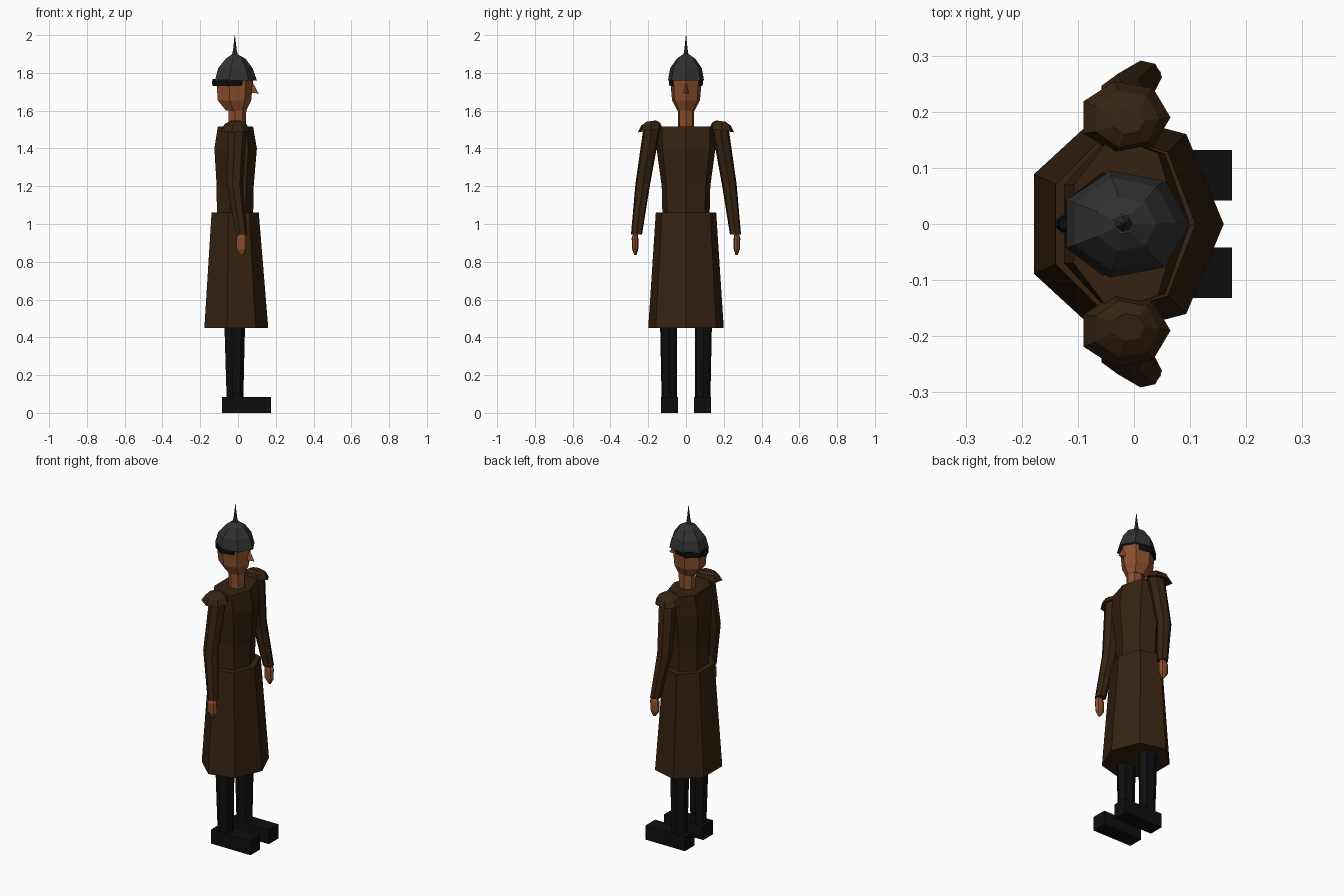
import bpy, bmesh, math

SIDES = 7  # every round part is a seven-sided prism with a corner facing +x


def material(name, rgb):
    m = bpy.data.materials.new(name)
    m.diffuse_color = (*rgb, 1)
    return m


COAT = material("brown coat", (0.036, 0.0165, 0.0055))
SKIN = material("skin", (0.26, 0.078, 0.026))
STEEL = material("dark grey metal", (0.031, 0.031, 0.031))
BLACK = material("black leather", (0.004, 0.0043, 0.0047))


def finish(name, bm, mat):
    bmesh.ops.recalc_face_normals(bm, faces=bm.faces)
    me = bpy.data.meshes.new(name)
    bm.to_mesh(me)
    bm.free()
    me.materials.append(mat)
    ob = bpy.data.objects.new(name, me)
    bpy.context.collection.objects.link(ob)
    return ob


def loft(name, mat, rings, side=1, tilt=0):
    """Skin rings of (z, back x, front x, y radius, y centre)."""
    bm = bmesh.new()
    loops = []
    for z, x0, x1, ry, yc in rings:
        r = (x1 - x0) / (1 + math.cos(math.pi / SIDES))
        loop = []
        for i in range(SIDES):
            a = 2 * math.pi * i / SIDES
            dy = ry * math.sin(a)
            loop.append(bm.verts.new((x1 - r + r * math.cos(a), side * (yc + dy), z - tilt * dy)))
        loops.append(loop)
    for a, b in zip(loops, loops[1:]):
        for i in range(SIDES):
            j = (i + 1) % SIDES
            bm.faces.new((a[i], a[j], b[j], b[i]))
    bm.faces.new(loops[0])
    bm.faces.new(loops[-1])
    return finish(name, bm, mat)


def box(name, mat, x0, x1, y0, y1, z0, z1):
    bm = bmesh.new()
    bmesh.ops.create_cube(bm, size=1)
    for v in bm.verts:
        v.co = (x1 if v.co.x > 0 else x0, y1 if v.co.y > 0 else y0, z1 if v.co.z > 0 else z0)
    return finish(name, bm, mat)


# Coat
loft("coat_skirt", COAT, [(0.45, -0.178, 0.16, 0.205, 0), (1.06, -0.14, 0.11, 0.164, 0)])
loft("coat_body", COAT, [(1.04, -0.112, 0.08, 0.128, 0), (1.2, -0.113, 0.083, 0.132, 0),
                         (1.4, -0.125, 0.10, 0.16, 0), (1.515, -0.107, 0.08, 0.162, 0)])

# Neck, head and nose
loft("neck", SKIN, [(1.49, -0.05, 0.04, 0.043, 0), (1.63, -0.05, 0.045, 0.043, 0)])
loft("head", SKIN, [(1.602, -0.065, 0.045, 0.048, 0), (1.655, -0.107, 0.07, 0.076, 0),
                    (1.76, -0.115, 0.08, 0.085, 0), (1.80, -0.09, 0.06, 0.07, 0)])
bm = bmesh.new()
nose = [bm.verts.new(p) for p in ((0.075, 0, 1.755), (0.07, 0.014, 1.695),
                                  (0.07, -0.014, 1.695), (0.11, 0, 1.69))]
for f in ((0, 1, 3), (0, 3, 2), (1, 2, 3), (0, 2, 1)):
    bm.faces.new([nose[i] for i in f])
finish("nose", bm, SKIN)

# Helmet with spike, head band and rear knot
loft("helmet", STEEL, [(1.76, -0.122, 0.10, 0.098, 0), (1.825, -0.105, 0.077, 0.086, 0),
                       (1.875, -0.065, 0.04, 0.05, 0), (1.897, -0.035, 0.0, 0.018, 0)])
loft("helmet_spike", STEEL, [(1.885, -0.034, 0.0, 0.016, 0), (1.93, -0.025, -0.008, 0.008, 0),
                             (2.0, -0.018, -0.016, 0.001, 0)])
loft("head_band", BLACK, [(1.73, -0.122, 0.055, 0.09, 0), (1.765, -0.122, 0.06, 0.094, 0)])
loft("band_knot", BLACK, [(1.73, -0.134, -0.114, 0.01, 0), (1.75, -0.138, -0.11, 0.016, 0),
                          (1.768, -0.134, -0.114, 0.01, 0)])

for s, label in ((1, "left"), (-1, "right")):
    # Sleeve, shoulder pad and hand
    loft(label + "_sleeve", COAT, [(0.945, -0.01, 0.05, 0.03, 0.262), (1.21, -0.058, 0.025, 0.04, 0.229),
                                   (1.5, -0.05, 0.045, 0.046, 0.182)], s)
    loft(label + "_shoulder_pad", COAT, [(1.495, -0.09, 0.065, 0.066, 0.19), (1.528, -0.068, 0.045, 0.052, 0.187),
                                         (1.545, -0.038, 0.02, 0.025, 0.184)], s, 0.15)
    loft(label + "_hand", SKIN, [(0.835, 0.014, 0.03, 0.006, 0.268), (0.868, -0.008, 0.048, 0.017, 0.269),
                                 (0.925, -0.008, 0.048, 0.018, 0.27), (0.955, 0.008, 0.036, 0.01, 0.268)], s)
    # Leg and boot
    loft(label + "_leg", BLACK, [(0.07, -0.06, 0.028, 0.041, 0.089), (0.5, -0.073, 0.038, 0.047, 0.092)], s)
    box(label + "_boot", BLACK, -0.085, 0.175, s * 0.087 - 0.045, s * 0.087 + 0.045, 0, 0.085)
